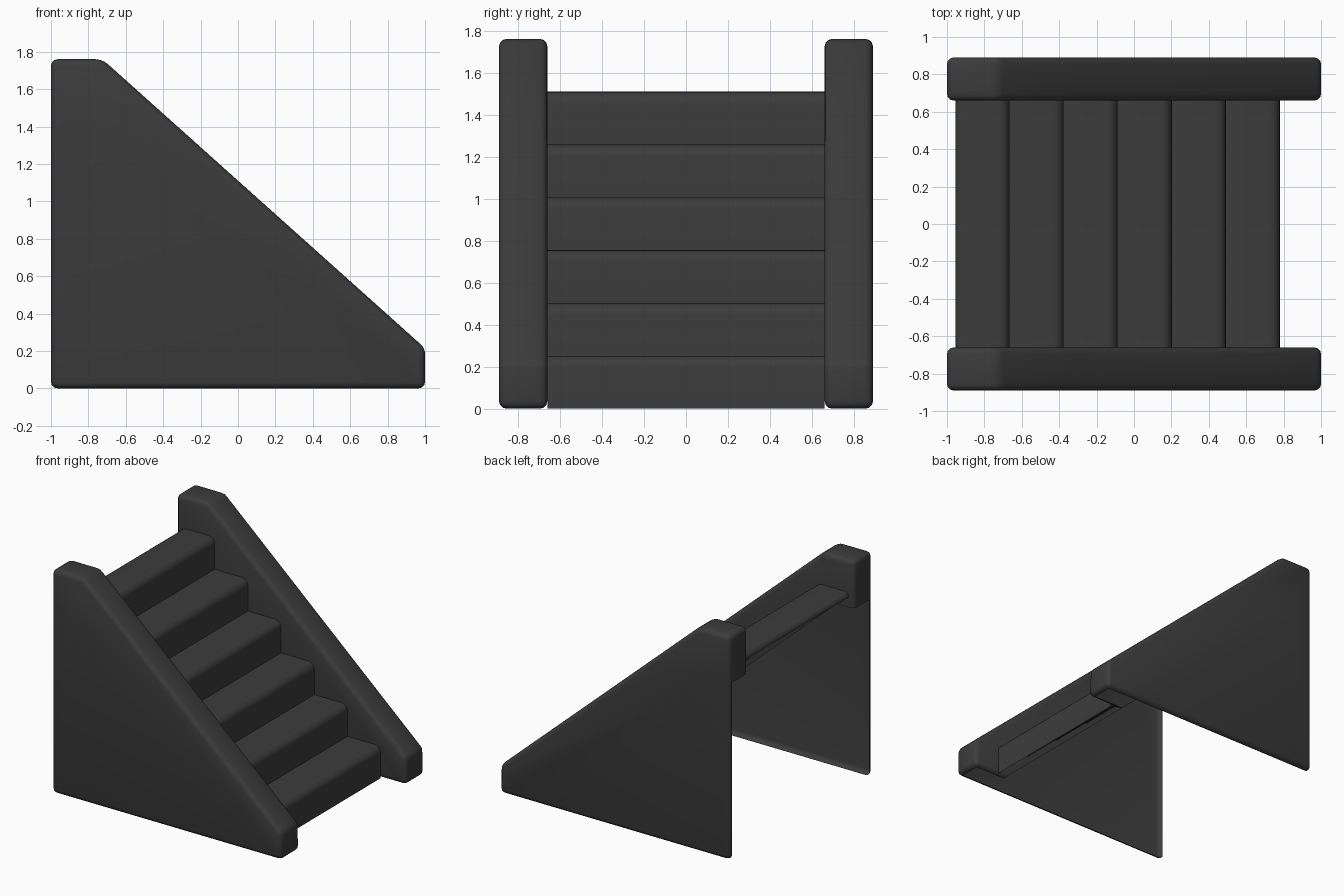
import bpy, bmesh, math
from mathutils import Vector

if "Cube" in bpy.data.objects:
    bpy.data.objects.remove(bpy.data.objects["Cube"])

mat = bpy.data.materials.new("dark_grey")
mat.diffuse_color = (0.045, 0.045, 0.045, 1)
mat.use_nodes = True
mat.node_tree.nodes["Principled BSDF"].inputs["Base Color"].default_value = mat.diffuse_color


def finish(bm, name):
    mesh = bpy.data.meshes.new(name)
    bm.to_mesh(mesh)
    bm.free()
    ob = bpy.data.objects.new(name, mesh)
    bpy.context.collection.objects.link(ob)
    mesh.materials.append(mat)
    bpy.ops.object.select_all(action='DESELECT')
    ob.select_set(True)
    bpy.context.view_layer.objects.active = ob
    bpy.ops.object.shade_smooth_by_angle(angle=math.radians(40))
    return ob


# Side walls: bevelled prism, hollow and open underneath and behind the steps
IN, OUT = 0.66, 0.89
profile = [(-1, 0), (1, 0), (1, 0.215), (-0.725, 1.76), (-1, 1.76)]
bm = bmesh.new()
face = bm.faces.new([bm.verts.new((x, IN, z)) for x, z in profile])
ext = bmesh.ops.extrude_face_region(bm, geom=[face])
moved = [v for v in ext['geom'] if isinstance(v, bmesh.types.BMVert)]
bmesh.ops.translate(bm, verts=moved, vec=(0, OUT - IN, 0))
bmesh.ops.recalc_face_normals(bm, faces=bm.faces[:])
bmesh.ops.bevel(bm, geom=bm.edges[:], offset=0.035, segments=3, profile=0.5,
                affect='EDGES', clamp_overlap=True)

# Trim the hidden lower part of the inner skin along the stair slope
co = Vector((-0.85, 0, 1.39))
slope = Vector((1.39, 0, 1.55)).normalized()
for n in (Vector((0, 0, 1)), slope):
    bmesh.ops.bisect_plane(bm, geom=bm.verts[:] + bm.edges[:] + bm.faces[:],
                           plane_co=co, plane_no=n)
hidden = []
for f in bm.faces:
    c = f.calc_center_median()
    under = c.z < co.z and (c - co).dot(slope) < 0
    if c.y < 0.85 and (under or c.z < 0.002):
        hidden.append(f)
bmesh.ops.delete(bm, geom=hidden, context='FACES')
walls = finish(bm, "side_walls")
mirror = walls.modifiers.new("mirror", 'MIRROR')
mirror.use_axis = (False, True, False)

# Steps: one folded sheet with rounded nosings
STEPS, X0, RUN, RISE, R = 6, 0.78, 0.289, 0.2515, 0.055
path = [(X0, 0)]
for i in range(STEPS):
    x, z = X0 - i * RUN, (i + 1) * RISE
    for k in range(6):
        a = math.pi / 2 * k / 5
        path.append((x - R + R * math.cos(a), z - R + R * math.sin(a)))
    if i < STEPS - 1:
        path.append((x - RUN, z))
        
# Rolled back edge of the top step
xb, zt, rb = X0 - STEPS * RUN, STEPS * RISE, 0.04
for k in range(6):
    a = math.pi / 2 + math.pi / 2 * k / 5
    path.append((xb + rb + rb * math.cos(a), zt - rb + rb * math.sin(a)))

bm = bmesh.new()
rows = [[bm.verts.new((x, y, z)) for y in (-IN, IN)] for x, z in path]
for p, q in zip(rows, rows[1:]):
    bm.faces.new((p[0], p[1], q[1], q[0]))
finish(bm, "steps")
